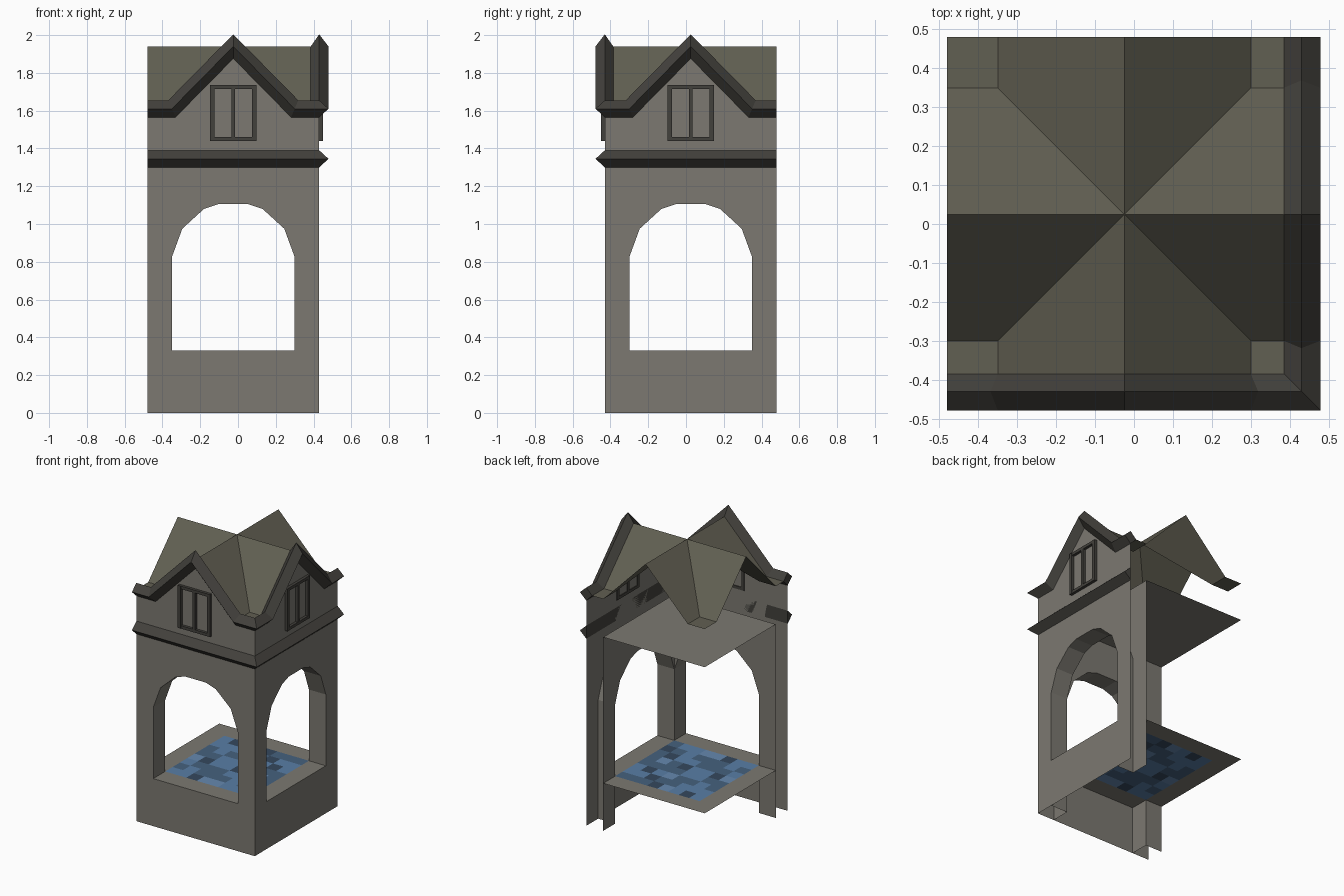
import bpy, bmesh, math, random
from mathutils import Vector

if "Cube" in bpy.data.objects:
    bpy.data.objects.remove(bpy.data.objects["Cube"])

random.seed(4)
C = 0.025                      # tower axis sits at (-C, C)
W, A, T = 0.455, 0.325, 0.13   # half width, arch half width, wall thickness
SILL, CEIL, EAVE, RIDGE = 0.33, 1.345, 1.61, 1.94


def material(name, rgb):
    m = bpy.data.materials.new(name)
    m.diffuse_color = (*rgb, 1)
    m.use_nodes = True
    m.node_tree.nodes["Principled BSDF"].inputs["Base Color"].default_value = m.diffuse_color
    return m


STONE = material("stone", (0.20, 0.19, 0.165))
UPPER = material("trim_dark", (0.055, 0.052, 0.045))
ROOF = material("roof_olive", (0.12, 0.115, 0.085))
BLUES = [material("water_%d" % i, c) for i, c in enumerate(
    [(0.10, 0.21, 0.38), (0.06, 0.12, 0.21), (0.035, 0.065, 0.11), (0.13, 0.25, 0.43)])]


def build(name, faces, mats, index=None):
    """Object from a list of polygons given as point lists."""
    bm = bmesh.new()
    for i, pts in enumerate(faces):
        f = bm.faces.new([bm.verts.new(p) for p in pts])
        if index:
            f.material_index = index[i]
    bmesh.ops.remove_doubles(bm, verts=bm.verts, dist=1e-4)
    bmesh.ops.recalc_face_normals(bm, faces=bm.faces)
    me = bpy.data.meshes.new(name)
    bm.to_mesh(me)
    bm.free()
    for m in mats:
        me.materials.append(m)
    ob = bpy.data.objects.new(name, me)
    bpy.context.collection.objects.link(ob)
    return ob


def place(side, u, z, o):
    """Wall coordinates (along, height, outward) to world; right wall mirrors the front."""
    x, y = u - C, C - W - o
    return (x, y, z) if side == "front" else (-y, -x, z)


def sweep(path, section):
    """Mitred sweep along a wall; the end at the shared corner is cut at 45 degrees."""
    P = [Vector(p) for p in path]
    dirs = [(b - a).normalized() for a, b in zip(P, P[1:])]
    rings = []
    for i, p in enumerate(P):
        d0, d1 = dirs[max(i - 1, 0)], dirs[min(i, len(dirs) - 1)]
        n = (Vector((-d0.y, d0.x)) + Vector((-d1.y, d1.x))).normalized()
        n /= n.dot(Vector((-d1.y, d1.x)))
        last = i == len(P) - 1
        rings.append([(p.x + n.x * k + (o if last else 0), p.y + n.y * k, o) for o, k in section])
    m = len(section)
    faces = [[a[j], a[(j + 1) % m], b[(j + 1) % m], b[j]]
             for a, b in zip(rings, rings[1:]) for j in range(m)]
    return faces + [rings[0]]


def bar(u0, u1, z0, z1, o0, o1):
    """Box in wall coordinates."""
    v = [(u, z, o) for u in (u0, u1) for z in (z0, z1) for o in (o0, o1)]
    return [[v[i] for i in q] for q in ((0, 1, 3, 2), (4, 5, 7, 6), (0, 1, 5, 4),
                                        (2, 3, 7, 6), (0, 2, 6, 4), (1, 3, 7, 5))]


half_arch = [(0, 1.105), (0.08, 1.105), (0.155, 1.08), (0.27, 0.975), (A, 0.825)]
full_arch = [(-u, z) for u, z in reversed(half_arch[1:])] + half_arch[1:]
roof_line = [(-W, EAVE), (-A, EAVE), (0, RIDGE), (A, EAVE), (W, EAVE)]

# Outer gabled sheet, inner sheet and arch reveals of one wall
outer = [(0, 0), (W, 0), (W, EAVE), (A, EAVE), (0, RIDGE)] + half_arch + [(A, SILL), (0, SILL)]
inner_open = [(-A, 0), (-W, 0), (-W, CEIL), (0, CEIL)] + [(-u, z) for u, z in half_arch]
inner_corner = [(A, CEIL), (0, CEIL)] + half_arch
reveal = [(-A, 0)] + full_arch + [(A, 0)]
wall = [[(s * u, z, 0) for u, z in outer] for s in (-1, 1)]
wall += [[(u, z, -T) for u, z in poly] for poly in (inner_open, inner_corner)]
wall += [[(*a, 0), (*b, 0), (*b, -T), (*a, -T)] for a, b in zip(reveal, reveal[1:])]

# Two-light window frame
window = []
for u0, u1 in ((-0.123, -0.1), (0.1, 0.123), (-0.01, 0.01)):
    window += bar(u0, u1, 1.44, 1.735, -0.005, 0.02)
for z0, z1 in ((1.44, 1.46), (1.715, 1.735)):
    window += bar(-0.1, 0.1, z0, z1, -0.005, 0.019)

# Diamond moulding on the roof edge, half diamond on the string course
gable_trim = sweep(roof_line, [(-0.045, 0), (0, 0.045), (0.049, 0), (0, -0.045)])
string_course = sweep([(-W, CEIL), (W, CEIL)], [(0, 0.045), (0.049, 0), (0, -0.045)])

for side in ("front", "right"):
    for name, faces, mat in (("wall", wall, STONE), ("window_frame", window, UPPER),
                             ("gable_trim", gable_trim, UPPER),
                             ("string_course", string_course, UPPER)):
        build(side + "_" + name, [[place(side, *p) for p in f] for f in faces], [mat])


def flat(x0, x1, y0, y1, z):
    return [(x - C, y + C, z) for x, y in ((x0, y0), (x1, y0), (x1, y1), (x0, y1))]


# Ceiling, open to the two cut sides
build("ceiling", [flat(-W, A, -A, W, CEIL)], [STONE])

# Floor border with the two arch sills
build("floor_border", [flat(-W, -A, -A, A, SILL), flat(-W, -A, A, W, SILL),
                       flat(-A, A, A, W, SILL), flat(-A, A, -W, -A, SILL),
                       flat(A, W, -A, A, SILL)], [STONE])

# Patchwork blue floor
N = 8
s = 2 * A / N
tiles, shade = [], []
for i in range(N):
    for j in range(N):
        tiles.append(flat(-A + i * s, -A + (i + 1) * s, -A + j * s, -A + (j + 1) * s, SILL))
        shade.append(random.choice((0, 0, 1, 1, 2, 3)))
build("blue_floor", tiles, BLUES, shade)

# Cross-gable roof: eight ridge panels, and flat corner squares
roof = []
for k in range(4):
    c, n = round(math.cos(k * math.pi / 2)), round(math.sin(k * math.pi / 2))
    panels = [[(0, 0, RIDGE), (0, -W, RIDGE), (m * A, -W, EAVE), (m * A, -A, EAVE)] for m in (-1, 1)]
    panels.append([(A, -W, EAVE), (W, -W, EAVE), (W, -A, EAVE), (A, -A, EAVE)])
    roof += [[(x * c - y * n - C, x * n + y * c + C, z) for x, y, z in p] for p in panels]
build("roof", roof, [ROOF])
